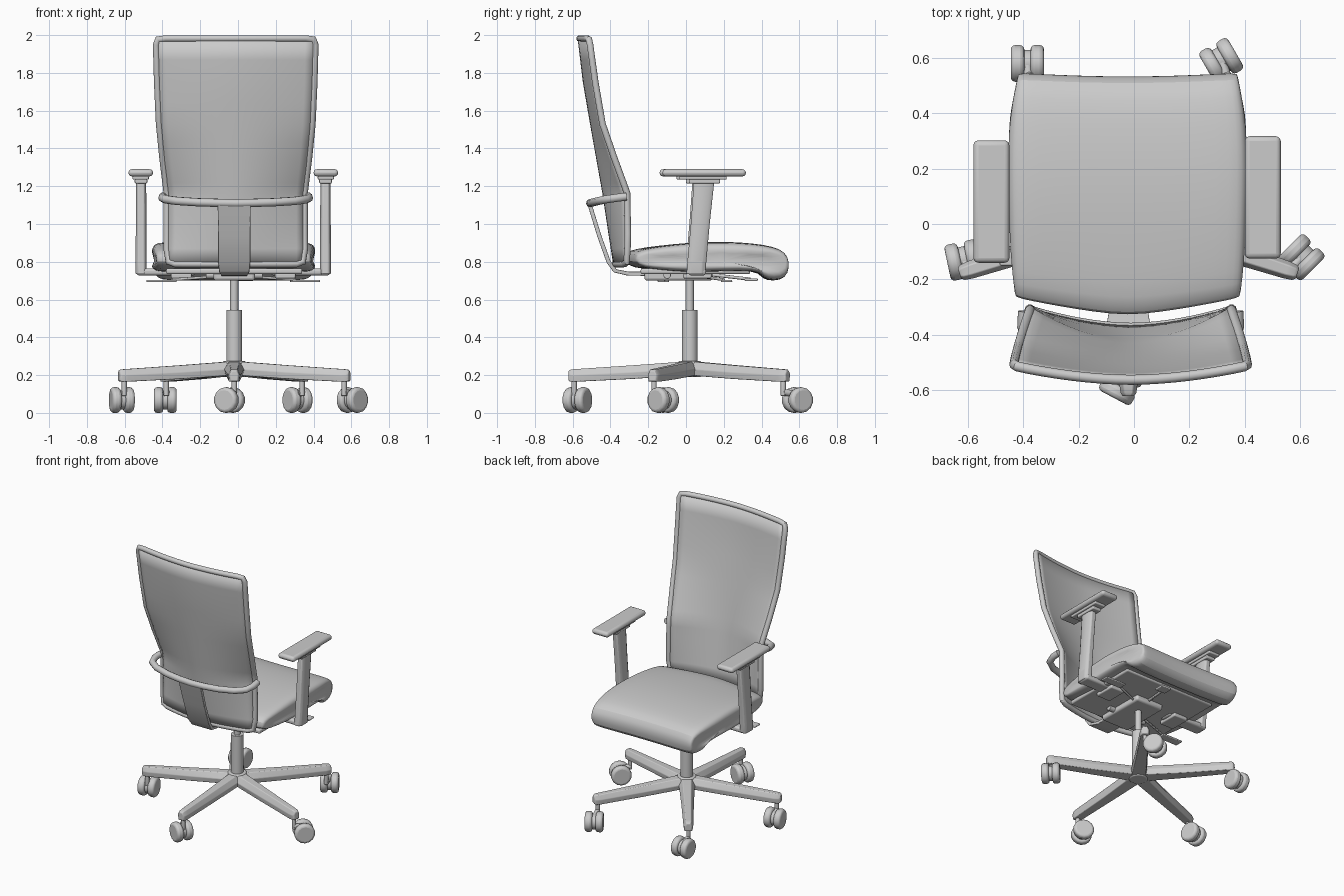
import bpy, bmesh, math
from mathutils import Vector, Matrix

if "Cube" in bpy.data.objects:
    bpy.data.objects.remove(bpy.data.objects["Cube"])

CX, CY = -0.02, 0.02          # swivel axis


def add_mesh(name, bm, bevel=0, subsurf=0):
    bmesh.ops.recalc_face_normals(bm, faces=bm.faces)
    me = bpy.data.meshes.new(name)
    bm.to_mesh(me)
    bm.free()
    ob = bpy.data.objects.new(name, me)
    bpy.context.collection.objects.link(ob)
    if bevel:
        m = ob.modifiers.new("bevel", 'BEVEL')
        m.width, m.segments, m.limit_method = bevel, 3, 'ANGLE'
    if subsurf:
        m = ob.modifiers.new("subsurf", 'SUBSURF')
        m.levels = m.render_levels = subsurf
    return ob


def loft(name, rings, **kw):
    bm = bmesh.new()
    vs = [[bm.verts.new(p) for p in r] for r in rings]
    n = len(vs[0])
    for a, b in zip(vs, vs[1:]):
        for i in range(n):
            j = (i + 1) % n
            bm.faces.new((a[i], a[j], b[j], b[i]))
    bm.faces.new(vs[0])
    bm.faces.new(vs[-1])
    return add_mesh(name, bm, **kw)


def box(name, lo, hi, bevel=0.008, rot=None):
    lo, hi = Vector(lo), Vector(hi)
    bm = bmesh.new()
    bmesh.ops.create_cube(bm, size=1, matrix=Matrix.Diagonal((*(hi - lo), 1)))
    if rot:
        bm.transform(rot)
    bm.transform(Matrix.Translation((lo + hi) / 2))
    return add_mesh(name, bm, bevel=bevel)


def rod(name, a, b, r, sides=20, bevel=0.003):
    a, b = Vector(a), Vector(b)
    d = b - a
    bm = bmesh.new()
    bmesh.ops.create_cone(bm, cap_ends=True, segments=sides, radius1=r, radius2=r, depth=d.length,
                          matrix=Matrix.Translation((a + b) / 2) @ d.to_track_quat('Z', 'Y').to_matrix().to_4x4())
    return add_mesh(name, bm, bevel=bevel)


def tube(name, pts, r, cyclic=False):
    cu = bpy.data.curves.new(name, 'CURVE')
    cu.dimensions, cu.bevel_depth, cu.bevel_resolution, cu.use_fill_caps = '3D', r, 3, True
    sp = cu.splines.new('POLY')
    sp.points.add(len(pts) - 1)
    for p, q in zip(sp.points, pts):
        p.co = (*q, 1)
    sp.use_cyclic_u = cyclic
    tmp = bpy.data.objects.new(name + "_path", cu)
    bpy.context.collection.objects.link(tmp)
    me = bpy.data.meshes.new_from_object(tmp.evaluated_get(bpy.context.evaluated_depsgraph_get()))
    bpy.data.objects.remove(tmp)
    ob = bpy.data.objects.new(name, me)
    bpy.context.collection.objects.link(ob)
    return ob


def interp(table, v):
    for a, b in zip(table, table[1:]):
        if v <= b[0]:
            t = max(0, (v - a[0]) / (b[0] - a[0]))
            return [p + (q - p) * t for p, q in zip(a[1:], b[1:])]
    return table[-1][1:]


# five-star base legs and twin-wheel casters (centre x, y, axle angle)
casters = [(-0.045, -0.575, 62), (0.605, -0.12, -45), (0.315, 0.59, 30), (-0.385, 0.58, 0), (-0.615, -0.13, 12)]
for k, (wx, wy, ang) in enumerate(casters):
    th = math.radians(-90 + 72 * k)
    out, side = Vector((math.cos(th), math.sin(th), 0)), Vector((-math.sin(th), math.cos(th), 0))
    rings = []
    for r, w, zt, zb in [(0.0, .055, .272, .20), (.08, .052, .268, .195), (.3, .042, .252, .18),
                         (.6, .033, .232, .165), (.63, .029, .23, .165), (.642, .02, .222, .17)]:
        c = Vector((CX, CY, 0)) + out * r
        rings.append([c + side * w * s + Vector((0, 0, z)) for s, z in
                      [(-.85, zb), (.85, zb), (1, zb + .035), (.55, zt), (-.55, zt), (-1, zb + .035)]])
    loft(f"base_leg_{k}", rings, bevel=0.004)
    tip = Vector((CX, CY, 0)) + out * 0.612
    rod(f"caster_stem_{k}", tip + Vector((0, 0, .09)), tip + Vector((0, 0, .18)), .014, 12)
    c, a = Vector((wx, wy, .068)), math.radians(ang)
    ax = Vector((math.cos(a), math.sin(a), 0))
    for s in (-1, 1):
        rod(f"caster_wheel_{k}_{'ab'[s > 0]}", c + ax * s * .011, c + ax * s * .06, .068, 14, .016)
    rod(f"caster_body_{k}", c - ax * .013, c + ax * .013, .05, 14)
    tube(f"caster_neck_{k}", [c + Vector((0, 0, .03)), tip + Vector((0, 0, .11))], .018)

# gas column
rod("base_hub", (CX, CY, .19), (CX, CY, .275), .062, 24, .01)
rod("column_sleeve", (CX, CY, .2), (CX, CY, .545), .042, 24)
rod("column_piston", (CX, CY, .53), (CX, CY, .74), .022)

# seat cushion: side profile lofted across the width
profile = [(-.335, .80), (-.33, .845), (-.28, .868), (-.15, .885), (.02, .902), (.2, .908), (.36, .898), (.46, .882),
           (.525, .855), (.545, .80), (.54, .735), (.505, .70), (.43, .70), (.40, .725), (.375, .752), (.2, .75),
           (.02, .742), (-.15, .755), (-.29, .768)]
width = [(-.34, .41), (-.2, .425), (.1, .435), (.3, .44), (.42, .425), (.55, .40)]
rings = []
for t, k in [(-1, .45), (-.985, .72), (-.95, .9), (-.87, .98), (-.6, 1), (-.3, 1), (0, 1),
             (.3, 1), (.6, 1), (.87, .98), (.95, .9), (.985, .72), (1, .45)]:
    ring = []
    for y, z in profile:
        w, = interp(width, y)
        yy = (y - .1) * (.95 + .05 * k) + .1
        yy += .065 * abs(t) ** 1.3 * (-y / .33) if y < 0 else .015 * (t * t - .6) * y / .54
        ring.append((CX - .003 + t * w, yy, .805 + (z - .805) * k))
    rings.append(ring)
loft("seat_cushion", rings, subsurf=1)

# backrest: z, half width, side y, centre y
back = [(.77, .385, -.312, -.372), (.95, .382, -.308, -.40), (1.165, .382, -.312, -.432), (1.35, .405, -.38, -.465),
        (1.53, .423, -.442, -.497), (1.75, .433, -.48, -.535), (2.0, .44, -.515, -.565)]


def back_point(u, z, inset=0):
    w, ys, yc = interp(back, z)
    return Vector((-.012 + u * (w - inset), yc + (ys - yc) * abs(u) ** 1.8, z))


bm = bmesh.new()
zs = [.785, .87, .95, 1.05, 1.12, 1.165, 1.22, 1.35, 1.44, 1.53, 1.64, 1.75, 1.87, 1.985]
grid = [[bm.verts.new(back_point(i / 8, z, .02)) for i in range(-8, 9)] for z in zs]
for a, b in zip(grid, grid[1:]):
    for i in range(16):
        bm.faces.new((a[i], a[i + 1], b[i + 1], b[i]))
panel = add_mesh("backrest_panel", bm)
sol = panel.modifiers.new("thickness", 'SOLIDIFY')
sol.thickness, sol.offset = .022, 0

right = [(1, z) for z in zs[1:-1]]
edge = ([(i / 8, .788) for i in range(-7, 8)] + [(.97, .80)] + right + [(1, 1.95), (.975, 1.978)]
        + [(i / 8, 1.982) for i in range(7, -8, -1)] + [(-.975, 1.978), (-1, 1.95)]
        + [(-u, z) for u, z in reversed(right)] + [(-.97, .80)])
tube("backrest_frame", [back_point(u, z, .018) for u, z in edge], .018, True)

# rear support rail wrapping behind the backrest
half = [(.385, -.315, 1.145), (.388, -.37, 1.138), (.37, -.425, 1.13), (.31, -.462, 1.122), (.2, -.49, 1.115),
        (.1, -.503, 1.112)]
rail = half + [(0, -.507, 1.11)] + [(-x, y, z) for x, y, z in reversed(half)]
tube("back_support_rail", [(x - .012, y, z) for x, y, z in rail], .022)

# flat spine bar running from the rail down under the seat
rings = []
for y, z, w, n in [(-.515, 1.12, .088, (1, .3)), (-.46, .94, .085, (1, .3)), (-.41, .80, .085, (1, .35)),
                   (-.375, .752, .08, (.7, .7)), (-.31, .738, .07, (0, 1)), (-.1, .735, .07, (0, 1))]:
    d = Vector((0, n[0], n[1])).normalized() * .011
    c = Vector((CX, y, z))
    x = Vector((w, 0, 0))
    rings.append([c - x - d, c + x - d, c + x + d, c - x + d])
loft("back_spine", rings, bevel=.004)

# tilt mechanism and under-seat pan
box("tilt_mechanism", (CX - .11, -.22, .70), (CX + .11, .14, .765), .015)
box("seat_pan", (CX - .36, -.24, .735), (CX + .36, .34, .765), .01)
rod("tilt_pivot", (CX - .15, -.1, .73), (CX + .15, -.1, .73), .02)

# armrests and control levers, both sides
for s, label, y0 in [(-1, "left", 0), (1, "right", .015)]:
    def X(d, s=s):
        return -.025 + s * d

    def side_box(name, d0, d1, ya, yb, za, zb, bevel):
        xa, xb = sorted((X(d0), X(d1)))
        box(f"{name}_{label}", (xa, ya + y0, za), (xb, yb + y0, zb), bevel)

    side_box("arm_pad", .425, .555, -.14, .302, 1.252, 1.29, .018)
    side_box("arm_pad_plate", .447, .533, -.05, .2, 1.235, 1.254, .006)
    side_box("arm_pad_mount", .455, .522, 0, .165, 1.215, 1.238, .006)
    rings = []
    for z, yc, hy, hx in [(.735, .045, .05, .03), (.80, .05, .05, .029), (1.0, .068, .05, .028), (1.225, .088, .054, .027)]:
        rings.append([(X(.488) + hx * a, yc + y0 * .5 + hy * b, z) for a, b in
                      [(-1, -.6), (-.6, -1), (.6, -1), (1, -.6), (1, .6), (.6, 1), (-.6, 1), (-1, .6)]])
    loft(f"arm_post_{label}", rings, bevel=.006)
    side_box("arm_bracket", .2, .512, -.002, .092, .728, .765, .014)
    side_box("arm_clamp", .22, .33, -.03, .12, .712, .74, .008)
    ly = .2 if s > 0 else -.12
    rod(f"lever_rod_{label}", (X(.08), ly * .4, .722), (X(.33), ly, .705), .008, 10)
    side_box("lever_paddle", .3, .46, ly - .03, ly + .03, .692, .704, .005)
rod("tension_rod", (CX, .1, .735), (CX + .05, .34, .708), .009, 10)
box("tension_knob", (CX + .02, .31, .698), (CX + .1, .38, .712), .005)

# smooth shading with sharp edges kept
bpy.ops.object.select_all(action='DESELECT')
for ob in bpy.context.scene.objects:
    ob.select_set(True)
bpy.context.view_layer.objects.active = panel
bpy.ops.object.shade_smooth_by_angle(angle=math.radians(40))
